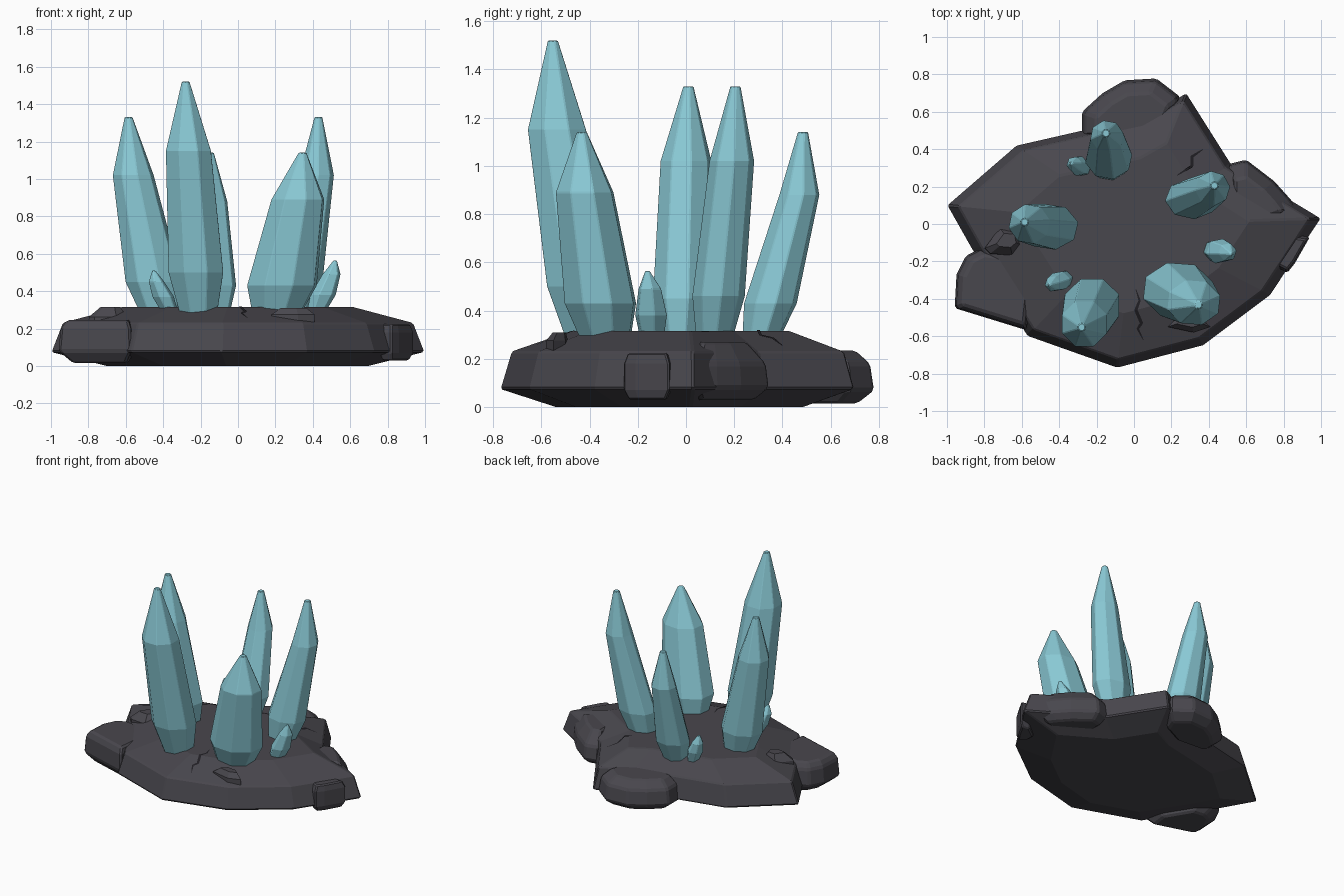
import bpy, bmesh, math
from mathutils import Vector
from mathutils.bvhtree import BVHTree

cube = bpy.data.objects.get("Cube")
if cube:
    bpy.data.objects.remove(cube, do_unlink=True)


def material(name, rgb):
    m = bpy.data.materials.new(name)
    m.use_nodes = True
    m.diffuse_color = (*rgb, 1)
    bsdf = next(n for n in m.node_tree.nodes if n.type == 'BSDF_PRINCIPLED')
    bsdf.inputs["Base Color"].default_value = (*rgb, 1)
    return m


STONE = material("dark stone", (0.066, 0.063, 0.075))
CRACK = material("crack black", (0.015, 0.014, 0.018))
CRYSTAL = material("pale blue crystal", (0.25, 0.58, 0.66))


def finish(name, bm, mat, bevel=0):
    bmesh.ops.recalc_face_normals(bm, faces=bm.faces[:])
    me = bpy.data.meshes.new(name)
    bm.to_mesh(me)
    me.materials.append(mat)
    ob = bpy.data.objects.new(name, me)
    bpy.context.collection.objects.link(ob)
    if bevel:
        mod = ob.modifiers.new("worn edges", 'BEVEL')
        mod.width, mod.segments, mod.limit_method = bevel, 1, 'ANGLE'
        mod.angle_limit = math.radians(25)
    return ob


def loft(rings):
    """Skin a stack of equal-length point rings and cap both ends."""
    bm = bmesh.new()
    rows = [[bm.verts.new(p) for p in ring] for ring in rings]
    n = len(rows[0])
    for low, high in zip(rows, rows[1:]):
        for i in range(n):
            j = (i + 1) % n
            bm.faces.new((low[i], low[j], high[j], high[i]))
    bm.faces.new(rows[0][::-1])
    bm.faces.new(rows[-1])
    return bm


def rock(name, outline, pivot, levels, bevel=0.008):
    """Stack copies of an outline, scaled about a pivot, at each (z, scale)."""
    px, py = pivot
    bm = loft([[(px + (x - px) * s, py + (y - py) * s, z) for x, y in outline]
               for z, s in levels])
    tree = BVHTree.FromBMesh(bm)
    finish(name, bm, STONE, bevel)
    return tree


# Main slab
slab = rock("rock_base", [
    (-1, 0.1), (-0.87, -0.13), (-0.57, -0.6), (-0.09, -0.77), (0.37, -0.65),
    (0.73, -0.38), (1, 0.03), (0.52, 0.32), (0.28, 0.7), (0.05, 0.57),
    (-0.28, 0.5), (-0.63, 0.42)], (0, 0),
    [(0, 0.7), (0.075, 1), (0.23, 0.94), (0.315, 0.62)])

# Boulders around the rim
rock("back_boulder", [
    (-0.28, 0.47), (0, 0.45), (0.2, 0.55), (0.25, 0.68), (0.12, 0.78),
    (-0.05, 0.77), (-0.17, 0.7), (-0.28, 0.6)], (0, 0.5),
    [(0.015, 0.75), (0.07, 1), (0.18, 0.94), (0.235, 0.72)], 0.012)
rock("front_right_boulder", [
    (-0.96, -0.45), (-0.57, -0.57), (-0.55, -0.4), (-0.7, -0.15),
    (-0.82, -0.13), (-0.9, -0.17), (-0.95, -0.27)], (-0.68, -0.35),
    [(0.015, 0.72), (0.08, 1), (0.2, 0.96), (0.245, 0.84)], 0.012)
rock("left_boulder", [
    (0.5, 0.32), (0.5, 0.1), (0.72, -0.02), (0.9, 0.05), (0.84, 0.13),
    (0.75, 0.23), (0.6, 0.345)], (0.6, 0.1),
    [(0.03, 0.75), (0.08, 1), (0.18, 0.95), (0.27, 0.62)], 0.012)
rock("left_rim_slab", [
    (0.94, -0.07), (0.87, -0.06), (0.76, -0.14), (0.76, -0.23),
    (0.82, -0.26), (0.86, -0.21)], (0.82, -0.15),
    [(0.03, 0.8), (0.07, 1), (0.18, 1), (0.225, 0.84)])

# Small stones set into the top slope
rock("right_top_stone", [
    (-0.8, -0.13), (-0.77, -0.16), (-0.65, -0.17), (-0.59, -0.12),
    (-0.61, -0.03), (-0.72, -0.02)], (-0.67, -0.08),
    [(0.2, 1), (0.262, 0.98), (0.315, 0.5)], 0)
rock("front_top_stone", [
    (0.18, -0.55), (0.32, -0.58), (0.41, -0.55), (0.35, -0.5),
    (0.24, -0.49)], (0.3, -0.51),
    [(0.2, 1), (0.275, 1), (0.31, 0.6)], 0)


# Cracks laid over the slab
def crack(name, path, width):
    pts = [Vector(a).lerp(Vector(b), k / 5)
           for a, b in zip(path, path[1:]) for k in range(5)] + [Vector(path[-1])]
    bm = bmesh.new()
    rows = []
    for i, p in enumerate(pts):
        d = (pts[min(i + 1, len(pts) - 1)] - pts[max(i - 1, 0)]).normalized()
        side = Vector((-d.y, d.x)) * width * (0.25 + math.sin(math.pi * i / (len(pts) - 1)))
        row = []
        for q in (p - side, p + side):
            hit = slab.ray_cast(Vector((q.x, q.y, 1)), Vector((0, 0, -1)))[0]
            row.append(bm.verts.new((q.x, q.y, hit.z + 0.004)))
        rows.append(row)
    for a, b in zip(rows, rows[1:]):
        bm.faces.new((a[0], b[0], b[1], a[1]))
    finish(name, bm, CRACK)


crack("front_crack", [(0.01, -0.35), (0.03, -0.41), (0.01, -0.46),
                      (0.04, -0.53), (0.02, -0.56), (0.05, -0.62)], 0.007)
crack("back_crack", [(0.37, 0.4), (0.31, 0.36), (0.31, 0.31), (0.23, 0.26)], 0.007)


# Crystals: foot, belt, shoulder and a blunt tip
def crystal(name, belt, shoulder, tip, sides=8, turn=0.2):
    bx, by, bz, brx, bry = belt
    sx, sy, sz, _, _ = shoulder
    k = (bz - 0.24) / (sz - bz)
    foot = (bx - (sx - bx) * k, by - (sy - by) * k, 0.24, brx * 0.62, bry * 0.62)
    blunt = 0.022 if sz > 0.6 else 0.01
    rings = []
    for x, y, z, rx, ry in (foot, belt, shoulder, (*tip, blunt, blunt)):
        ring = []
        for i in range(sides):
            a = 2 * math.pi * i / sides + turn
            ring.append((x + rx * math.cos(a), y + ry * math.sin(a), z))
        rings.append(ring)
    finish(name, loft(rings), CRYSTAL, 0.004)


crystal("right_crystal", (-0.45, -0.015, 0.45, 0.155, 0.125),
        (-0.56, 0, 1.02, 0.112, 0.108), (-0.585, 0.01, 1.33))
crystal("tall_front_crystal", (-0.225, -0.435, 0.5, 0.158, 0.152),
        (-0.265, -0.535, 1.15, 0.13, 0.13), (-0.28, -0.552, 1.52), turn=0.39)
crystal("back_crystal", (-0.135, 0.35, 0.43, 0.128, 0.112),
        (-0.145, 0.47, 0.88, 0.09, 0.085), (-0.15, 0.485, 1.14))
crystal("left_crystal", (0.31, 0.135, 0.46, 0.145, 0.11),
        (0.42, 0.19, 1.02, 0.094, 0.094), (0.43, 0.205, 1.33), turn=0.1)
crystal("wide_front_crystal", (0.235, -0.355, 0.43, 0.195, 0.155),
        (0.32, -0.42, 0.89, 0.148, 0.125), (0.345, -0.432, 1.14), turn=0.3)
crystal("small_front_crystal", (-0.4, -0.305, 0.37, 0.06, 0.055),
        (-0.435, -0.32, 0.45, 0.043, 0.043), (-0.45, -0.325, 0.51), 6)
crystal("small_left_crystal", (0.455, -0.145, 0.38, 0.07, 0.07),
        (0.5, -0.15, 0.49, 0.05, 0.05), (0.52, -0.16, 0.565), 6)
crystal("small_back_crystal", (-0.295, 0.31, 0.37, 0.055, 0.055),
        (-0.32, 0.32, 0.44, 0.042, 0.042), (-0.335, 0.325, 0.5), 6)
